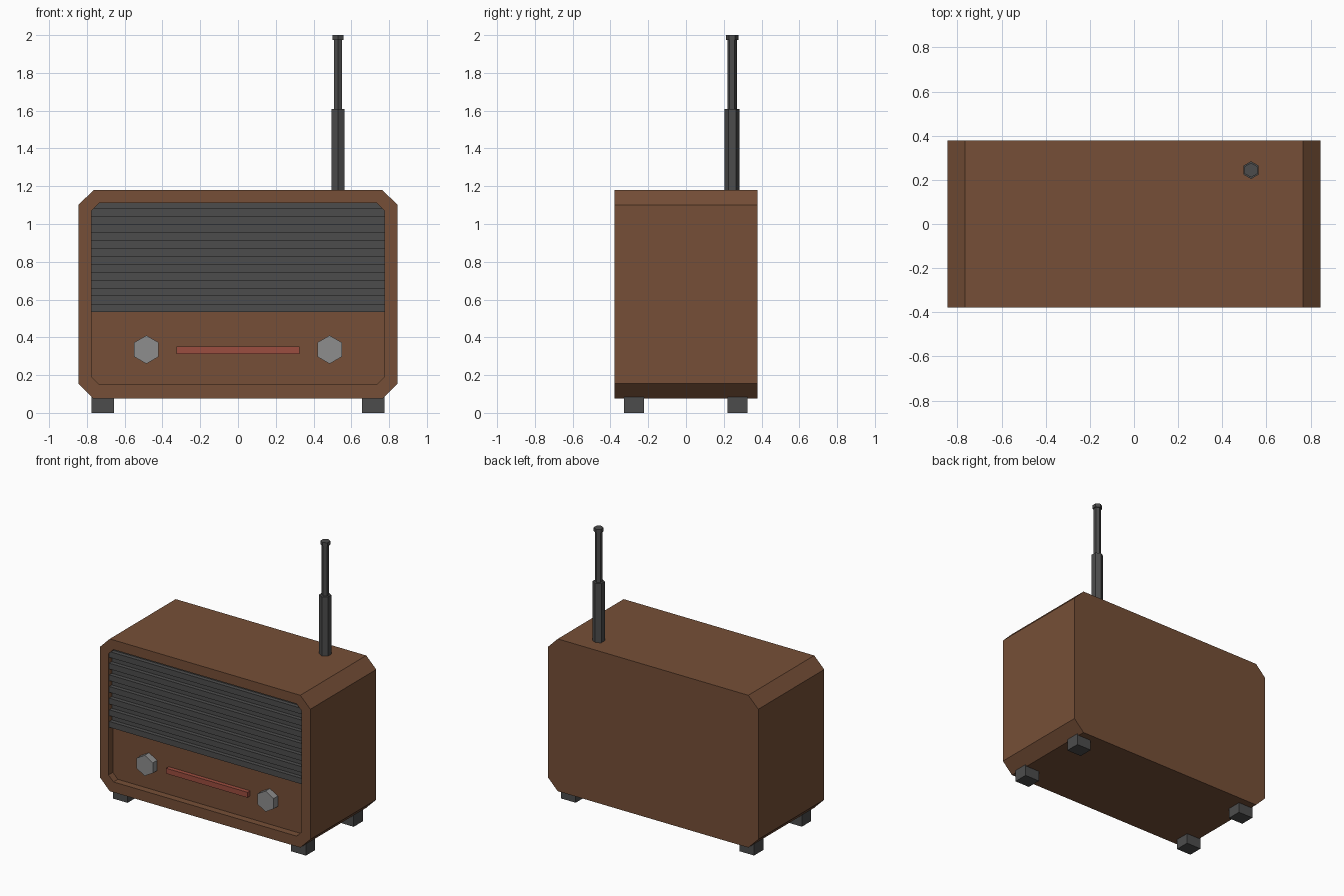
import bpy, bmesh, math

if "Cube" in bpy.data.objects:
    bpy.data.objects.remove(bpy.data.objects["Cube"])

def material(name, rgb):
    m = bpy.data.materials.new(name)
    m.diffuse_color = (*rgb, 1)
    m.use_nodes = True
    m.node_tree.nodes["Principled BSDF"].inputs["Base Color"].default_value = m.diffuse_color
    return m

BROWN = material("brown_wood", (0.18, 0.078, 0.038))
DARK = material("dark_grey", (0.073, 0.073, 0.073))
SILVER = material("light_grey", (0.27, 0.27, 0.27))
RED = material("dial_red", (0.33, 0.075, 0.05))

def finish(name, bm, mat):
    bmesh.ops.recalc_face_normals(bm, faces=bm.faces)
    me = bpy.data.meshes.new(name)
    bm.to_mesh(me)
    bm.free()
    me.materials.append(mat)
    ob = bpy.data.objects.new(name, me)
    bpy.context.collection.objects.link(ob)
    return ob

def lofted(name, rings, mat):
    """Join successive point rings with quads and cap both ends."""
    bm = bmesh.new()
    loops = [[bm.verts.new(p) for p in r] for r in rings]
    for a, b in zip(loops, loops[1:]):
        for i in range(len(a)):
            j = (i + 1) % len(a)
            bm.faces.new((a[i], a[j], b[j], b[i]))
    bm.faces.new(loops[0])
    bm.faces.new(loops[-1])
    return finish(name, bm, mat)

def box(name, x0, x1, y0, y1, z0, z1, mat):
    rect = [(x0, y0), (x1, y0), (x1, y1), (x0, y1)]
    return lofted(name, [[(x, y, z) for x, y in rect] for z in (z0, z1)], mat)

def octagon(hw, z0, z1, c, y):
    pts = [(hw - c, z0), (hw, z0 + c), (hw, z1 - c), (hw - c, z1)]
    pts += [(-x, z) for x, z in reversed(pts)]
    return [(x, y, z) for x, z in pts]

def hexagon(r):
    return [(r * math.sin(k * math.pi / 3), r * math.cos(k * math.pi / 3)) for k in range(6)]

FRONT, BACK, PANEL = -0.378, 0.378, -0.328

# Cabinet with chamfered corners and recessed front panel
lofted("cabinet", [
    octagon(0.845, 0.075, 1.18, 0.08, BACK),
    octagon(0.845, 0.075, 1.18, 0.08, FRONT),
    octagon(0.775, 0.15, 1.11, 0.04, FRONT),
    octagon(0.775, 0.15, 1.11, 0.04, PANEL)], BROWN)

# Speaker grille: backing plate and horizontal slats
plate = [(-0.775, 0.533), (0.775, 0.533), (0.775, 1.07), (0.735, 1.11),
         (-0.735, 1.11), (-0.775, 1.07)]
lofted("grille_back", [[(x, y, z) for x, z in plate] for y in (PANEL + 0.01, PANEL - 0.012)], DARK)
for i in range(7):
    z = 0.533 + i * 0.0846
    box(f"grille_slat_{i + 1}", -0.775, 0.775, FRONT + 0.008, PANEL, z, z + 0.0423, DARK)

# Tuning knobs
for side, sx in (("left", -1), ("right", 1)):
    lofted(f"{side}_knob", [[(sx * 0.485 + a, y, 0.335 + b) for a, b in hexagon(0.075)]
                            for y in (PANEL + 0.01, FRONT + 0.001)], SILVER)

# Dial strip
box("dial_strip", -0.326, 0.326, PANEL - 0.03, PANEL + 0.01, 0.312, 0.351, RED)

# Feet
for sx in (-1, 1):
    for row, y in (("front", -0.275), ("back", 0.273)):
        x0, x1 = sorted((sx * 0.657, sx * 0.775))
        box(f"{row}_{'left' if sx < 0 else 'right'}_foot", x0, x1, y - 0.053, y + 0.053, 0, 0.085, DARK)

# Telescopic antenna
for name, r, z0, z1 in (("antenna_base", 0.04, 1.15, 1.61),
                        ("antenna_rod", 0.025, 1.6, 1.98),
                        ("antenna_tip", 0.033, 1.974, 2.0)):
    lofted(name, [[(0.53 + a, 0.244 + b, z) for a, b in hexagon(r)] for z in (z0, z1)], DARK)
